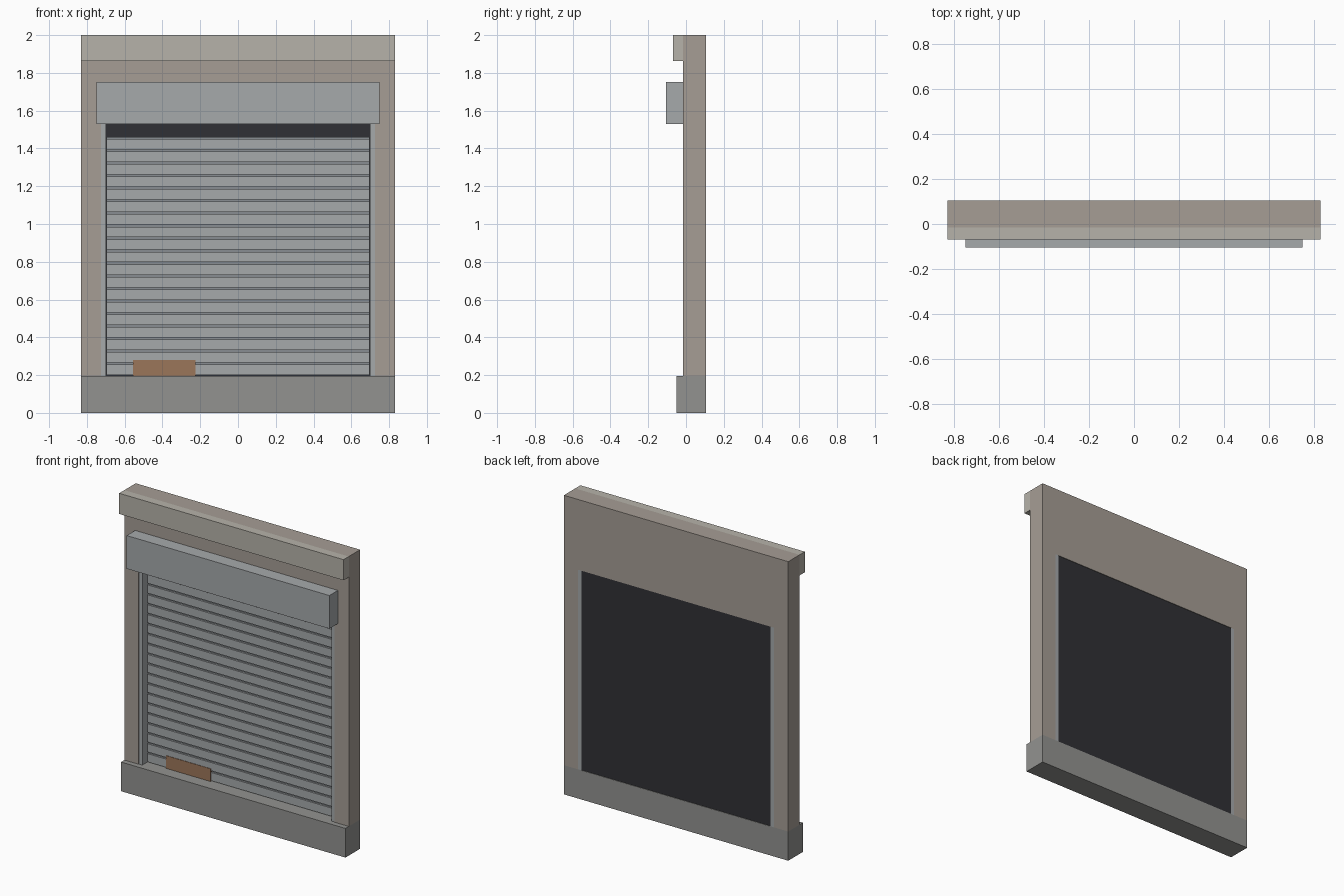
import bpy, bmesh
from mathutils import Matrix, Vector

if "Cube" in bpy.data.objects:
    bpy.data.objects.remove(bpy.data.objects["Cube"])


def material(name, rgb):
    m = bpy.data.materials.new(name)
    m.diffuse_color = (*rgb, 1)
    m.use_nodes = True
    m.node_tree.nodes["Principled BSDF"].inputs["Base Color"].default_value = m.diffuse_color
    return m


STONE = material("stone", (0.38, 0.34, 0.30))
TRIM = material("trim", (0.47, 0.45, 0.40))
PLINTH = material("plinth", (0.29, 0.29, 0.28))
METAL = material("metal", (0.38, 0.40, 0.41))
DARK_METAL = material("dark_metal", (0.25, 0.27, 0.29))
DARK = material("dark", (0.03, 0.03, 0.035))
RUST = material("rust", (0.33, 0.18, 0.10))


def boxes(name, spans, mat):
    """One object from (x0, x1, y0, y1, z0, z1) boxes."""
    bm = bmesh.new()
    for x0, x1, y0, y1, z0, z1 in spans:
        mid = Vector((x0 + x1, y0 + y1, z0 + z1)) / 2
        size = Matrix.Diagonal((x1 - x0, y1 - y0, z1 - z0, 1))
        bmesh.ops.create_cube(bm, size=1, matrix=Matrix.Translation(mid) @ size)
    me = bpy.data.meshes.new(name)
    bm.to_mesh(me)
    bm.free()
    me.materials.append(mat)
    ob = bpy.data.objects.new(name, me)
    bpy.context.collection.objects.link(ob)
    return ob


W, BACK, FRONT = 0.83, 0.105, -0.015
SILL, HEAD = 0.195, 1.53

# wall around the opening
for side, s in (("left", -1), ("right", 1)):
    a, b = sorted((s * 0.725, s * W))
    boxes(f"wall_pier_{side}", [(a, b, FRONT, BACK, SILL, HEAD)], STONE)
    # guide rail lining the opening
    a, b = sorted((s * 0.70, s * 0.725))
    boxes(f"guide_rail_{side}", [(a, b, -0.012, BACK, SILL, HEAD)], METAL)
boxes("wall_lintel", [(-W, W, FRONT, BACK, HEAD, 2.0)], STONE)

# base and top band
boxes("plinth", [(-W, W, -0.05, BACK, 0, SILL)], PLINTH)
boxes("cornice", [(-W, W, -0.07, FRONT, 1.862, 2.0)], TRIM)

# shutter housing
boxes("shutter_box", [(-0.75, 0.75, -0.105, 0.09, HEAD, 1.752)], METAL)

# dark panel closing the opening behind the shutter
boxes("dark_interior", [(-0.70, 0.70, 0.062, 0.102, SILL, HEAD)], DARK)

# roller curtain: raised slats joined by recessed strips
pitch, n = 0.0664, 19
slats, joints = [], []
for i in range(n):
    z = 0.2 + i * pitch
    slats.append((-0.695, 0.695, 0.035, 0.06, z, z + 0.055))
    joints.append((-0.695, 0.695, 0.047, 0.06, z + 0.055, z + pitch))
boxes("shutter_slats", slats, METAL)
boxes("slat_joints", joints, DARK_METAL)

# rusty patch low on the curtain
boxes("rust_patch", [(-0.555, -0.225, 0.032, 0.05, SILL, 0.28)], RUST)
